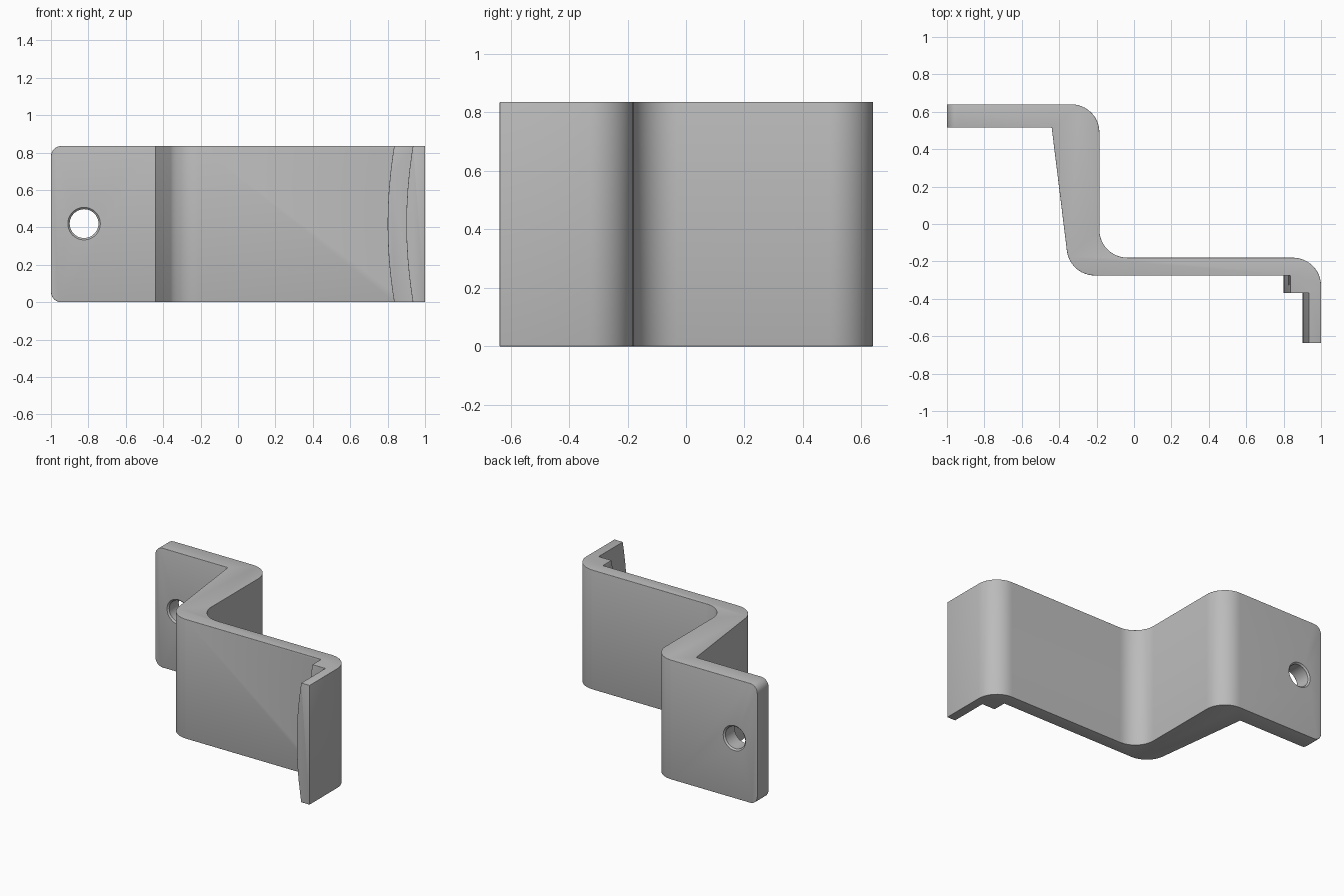
import bpy, bmesh
from math import sin, cos, pi, radians, sqrt

if "Cube" in bpy.data.objects:
    bpy.data.objects.remove(bpy.data.objects["Cube"], do_unlink=True)

HEIGHT = 0.835
MID = HEIGHT / 2
CORNER = 0.055      # rounded corners of the mounting plate
RIM = 0.018         # softened outer edges
LIP_RADIUS = 2.5    # curve of the hooked lip

metal = bpy.data.materials.new("plain_grey")
metal.use_nodes = True
grey = (0.5, 0.5, 0.5, 1)
metal.diffuse_color = grey
metal.node_tree.nodes["Principled BSDF"].inputs["Base Color"].default_value = grey


def arc(cx, cy, r, start, end, n=12):
    angles = [radians(start + (end - start) * i / n) for i in range(n + 1)]
    return [(cx + r * cos(a), cy + r * sin(a)) for a in angles]


def loft(rings):
    """Closed solid through a stack of matching rings."""
    bm = bmesh.new()
    rows = [[bm.verts.new(p) for p in ring] for ring in rings]
    n = len(rows[0])
    for low, high in zip(rows, rows[1:]):
        for i in range(n):
            j = (i + 1) % n
            bm.faces.new((low[i], low[j], high[j], high[i]))
    bm.faces.new(rows[0][::-1])
    bm.faces.new(rows[-1])
    bmesh.ops.recalc_face_normals(bm, faces=bm.faces)
    return bm


def make_object(name, bm):
    mesh = bpy.data.meshes.new(name)
    bm.to_mesh(mesh)
    bm.free()
    mesh.materials.append(metal)
    obj = bpy.data.objects.new(name, mesh)
    bpy.context.collection.objects.link(obj)
    return obj


def section(z):
    """Bent strip outline at one height."""
    edge = min(z, HEIGHT - z)
    inset = CORNER - sqrt(max(0, CORNER**2 - (CORNER - edge)**2)) if edge < CORNER else 0
    bow = LIP_RADIUS - sqrt(LIP_RADIUS**2 - (z - MID)**2)
    end = -1 + inset
    outline = [(end, 0.515), (-0.44, 0.515)]
    outline += arc(-0.21, -0.125, 0.15, 187, 270)
    outline += [(0.80 + bow, -0.275), (0.80 + bow, -0.37),
                (0.90 + bow, -0.37), (0.90 + bow, -0.637), (1, -0.637)]
    outline += arc(0.85, -0.33, 0.15, 0, 90)
    outline += arc(-0.035, -0.03, 0.15, 270, 180)
    outline += arc(-0.335, 0.49, 0.15, 0, 90)
    outline.append((end, 0.64))
    return [(x, y, z) for x, y in outline]


# Bent strip, with its outer edges softened
low = [CORNER * (1 - cos(pi / 2 * i / 6)) for i in range(7)]
middle = [CORNER + (HEIGHT - 2 * CORNER) * i / 8 for i in range(1, 8)]
levels = low + middle + [HEIGHT - z for z in reversed(low)]
bm = loft([section(z) for z in levels])
bmesh.ops.dissolve_limit(bm, angle_limit=radians(1.2), verts=bm.verts, edges=bm.edges)
sharp = [e for e in bm.edges if e.is_convex and e.calc_face_angle(0) > radians(40)]
bmesh.ops.bevel(bm, geom=sharp, offset=RIM, offset_type='OFFSET', segments=3,
                profile=0.5, affect='EDGES', clamp_overlap=True)
bracket = make_object("bent_bracket", bm)

# Screw hole with eased rims
hole = [(0.45, 0.095), (0.515, 0.087), (0.525, 0.077),
        (0.63, 0.077), (0.64, 0.087), (0.7, 0.095)]
rings = [[(-0.823 + r * cos(2 * pi * i / 40), y, 0.42 + r * sin(2 * pi * i / 40))
          for i in range(40)] for y, r in hole]
cutter = make_object("hole_cutter", loft(rings))
cutter.hide_render = True

bpy.ops.object.select_all(action='DESELECT')
bracket.select_set(True)
bpy.context.view_layer.objects.active = bracket
cut = bracket.modifiers.new("screw_hole", 'BOOLEAN')
cut.operation = 'DIFFERENCE'
cut.solver = 'EXACT'
cut.object = cutter
bpy.ops.object.modifier_apply(modifier=cut.name)
bpy.data.objects.remove(cutter, do_unlink=True)

bpy.ops.object.shade_smooth_by_angle(angle=radians(35))
